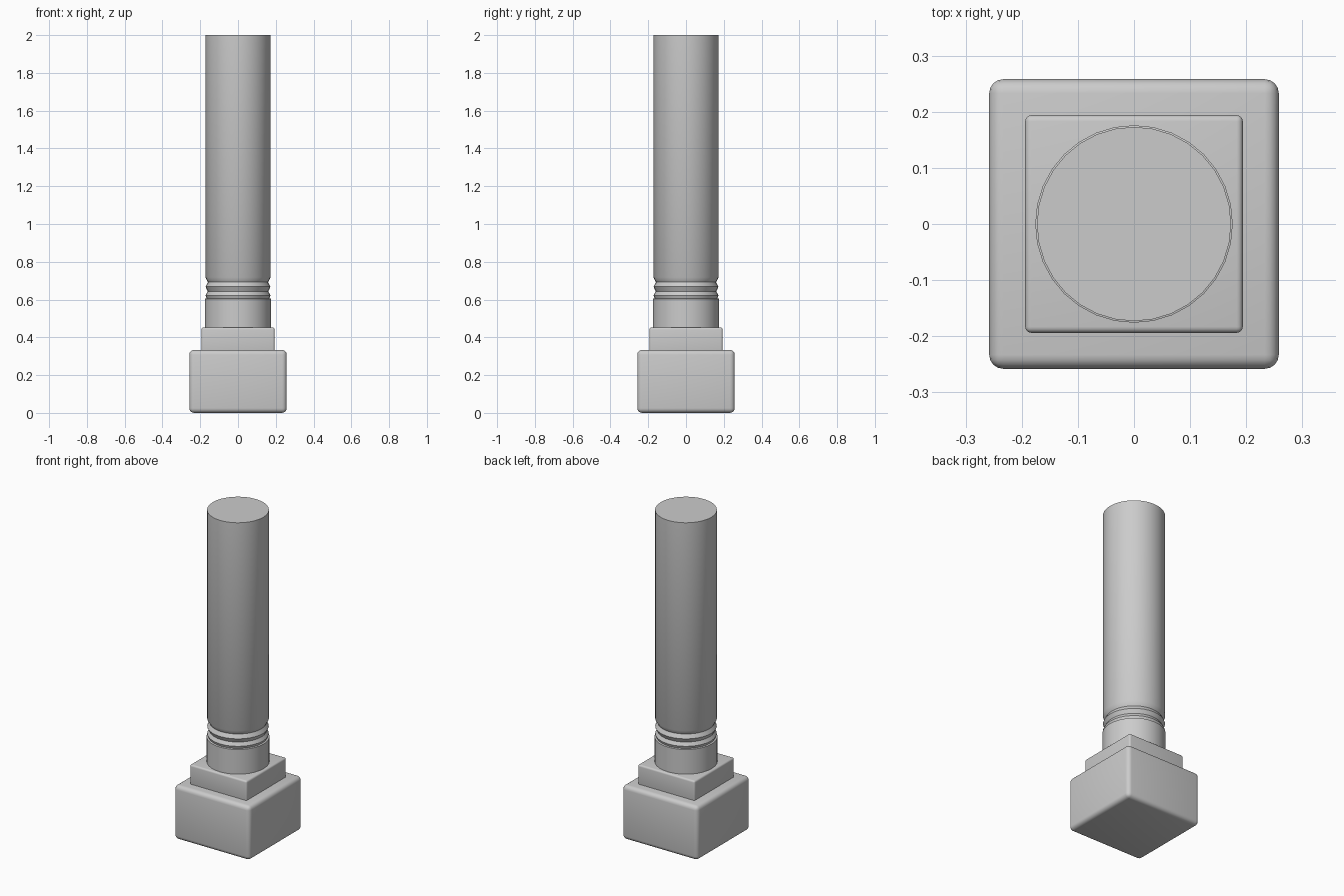
import bpy, math

if "Cube" in bpy.data.objects:
    bpy.data.objects.remove(bpy.data.objects["Cube"])


def finish(obj, angle=40):
    bpy.ops.object.select_all(action='DESELECT')
    obj.select_set(True)
    bpy.context.view_layer.objects.active = obj
    bpy.ops.object.shade_smooth_by_angle(angle=math.radians(angle))


def block(name, half, z0, z1, bevel):
    bpy.ops.mesh.primitive_cube_add(size=1, location=(0, 0, (z0 + z1) / 2))
    obj = bpy.context.object
    obj.name = name
    obj.scale = (2 * half, 2 * half, z1 - z0)
    bpy.ops.object.transform_apply(location=False, rotation=False, scale=True)
    mod = obj.modifiers.new("rounded_edges", 'BEVEL')
    mod.width = bevel
    mod.segments = 4
    bpy.ops.object.modifier_apply(modifier=mod.name)
    finish(obj)


def lathe(name, profile, sides=32):
    verts, faces = [], []
    for r, z in profile:
        for i in range(sides):
            a = 2 * math.pi * i / sides
            verts.append((r * math.cos(a), r * math.sin(a), z))
    for k in range(len(profile) - 1):
        for i in range(sides):
            j = (i + 1) % sides
            faces.append((k * sides + i, k * sides + j,
                          (k + 1) * sides + j, (k + 1) * sides + i))
    # End caps
    faces.append(tuple(reversed(range(sides))))
    faces.append(tuple(range((len(profile) - 1) * sides, len(profile) * sides)))
    mesh = bpy.data.meshes.new(name)
    mesh.from_pydata(verts, [], faces)
    obj = bpy.data.objects.new(name, mesh)
    bpy.context.collection.objects.link(obj)
    finish(obj, 30)


# Square pedestal: large block and smaller step
block("base_block", 0.258, 0.0, 0.333, 0.025)
block("base_step", 0.194, 0.32, 0.452, 0.011)

# Round column: collar, ridged neck and shaft in one turned profile
lathe("column", [
    (0.176, 0.445), (0.176, 0.604),                  # collar
    (0.166, 0.606), (0.172, 0.622), (0.160, 0.643),  # lower ridge
    (0.172, 0.668), (0.159, 0.692),                  # upper ridge
    (0.173, 0.718), (0.173, 2.0),                    # shaft
])
